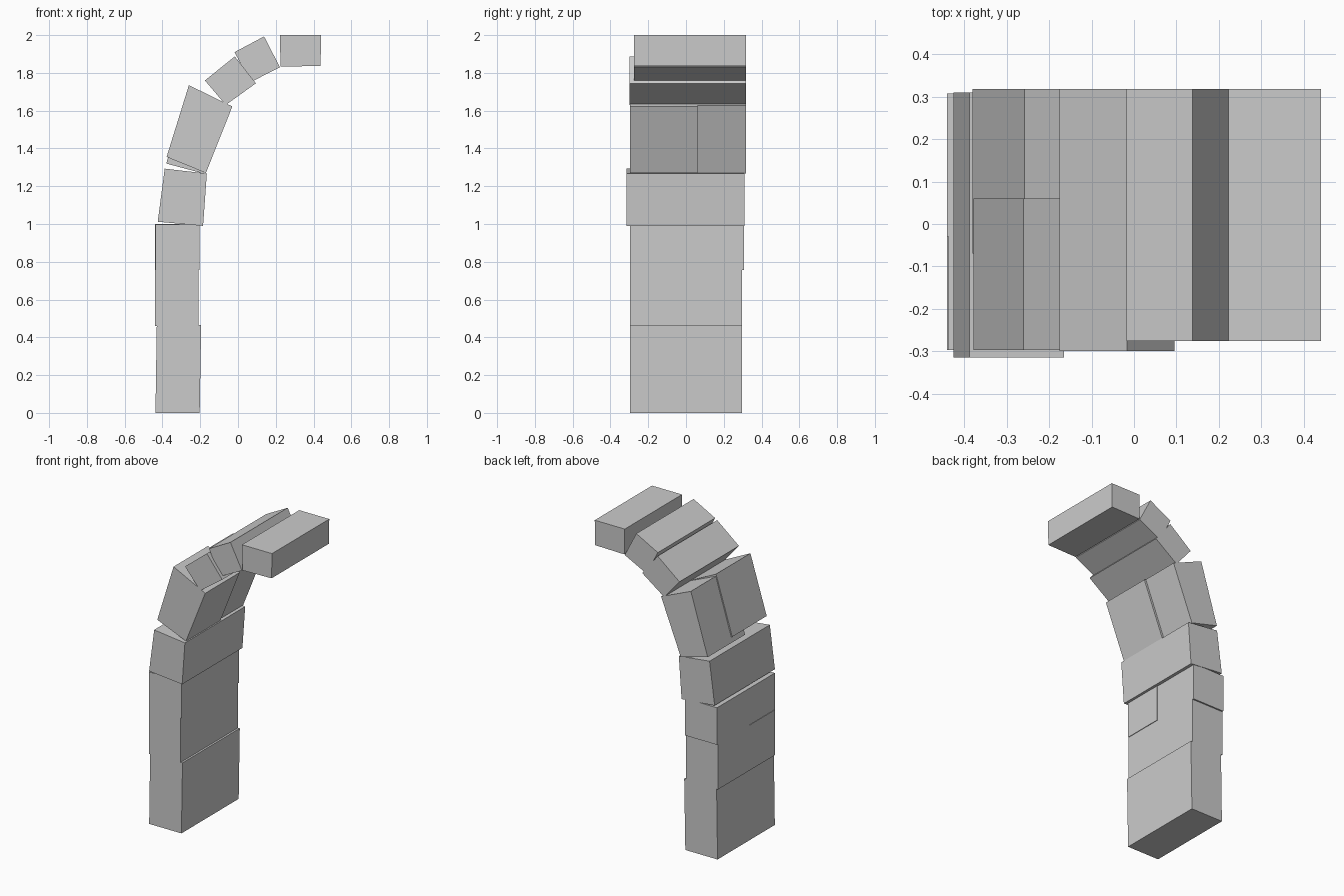
import bpy, bmesh

if "Cube" in bpy.data.objects:
    bpy.data.objects.remove(bpy.data.objects["Cube"])


def stone(name, profile, y0, y1):
    """Extrude a four-sided xz profile from y0 to y1."""
    bm = bmesh.new()
    face = bm.faces.new([bm.verts.new((x, y0, z)) for x, z in profile])
    ext = bmesh.ops.extrude_face_region(bm, geom=[face])
    verts = [v for v in ext["geom"] if isinstance(v, bmesh.types.BMVert)]
    bmesh.ops.translate(bm, verts=verts, vec=(0, y1 - y0, 0))
    bmesh.ops.recalc_face_normals(bm, faces=bm.faces)
    mesh = bpy.data.meshes.new(name)
    bm.to_mesh(mesh)
    bm.free()
    ob = bpy.data.objects.new(name, mesh)
    bpy.context.collection.objects.link(ob)


# Upright pillar stones
stone("base_stone", [(-.437, 0), (-.203, 0), (-.195, .465), (-.43, .465)], -.297, .297)
stone("pillar_stone", [(-.44, .46), (-.208, .46), (-.208, .757), (-.44, .757)], -.297, .297)
stone("pillar_top_front", [(-.437, .757), (-.204, .757), (-.204, .997), (-.437, .997)], -.297, -.03)
stone("pillar_top_back", [(-.44, .757), (-.208, .757), (-.208, 1.0), (-.44, 1.0)], -.03, .307)

# Leaning stones where the arch starts to curve
stone("springer_stone", [(-.425, 1.012), (-.185, .99), (-.165, 1.267), (-.388, 1.293)], -.315, .31)
stone("haunch_front", [(-.378, 1.355), (-.17, 1.27), (-.03, 1.622), (-.26, 1.735)], -.297, .06)
stone("haunch_back", [(-.38, 1.32), (-.185, 1.268), (-.042, 1.628), (-.258, 1.72)], -.07, .318)

# Upper arch stones, ending in the level keystone
stone("arch_stone_lower", [(-.175, 1.76), (-.065, 1.63), (.095, 1.745), (-.017, 1.887)], -.299, .318)
stone("arch_stone_upper", [(-.018, 1.91), (.065, 1.75), (.222, 1.83), (.138, 1.993)], -.276, .318)
stone("keystone", [(.225, 1.833), (.437, 1.837), (.44, 2.0), (.222, 2.0)], -.276, .318)
